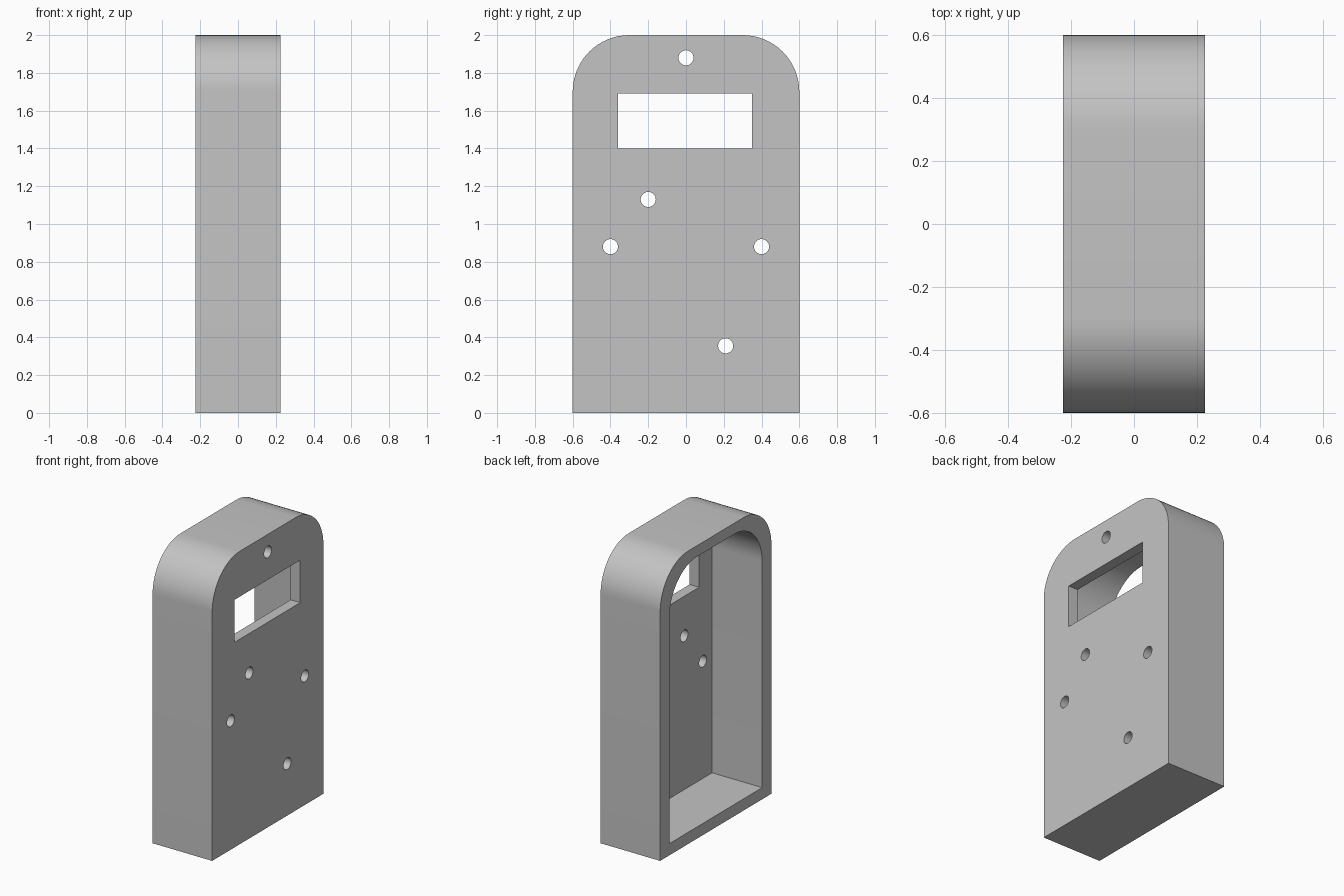
import bpy, bmesh, math

old = bpy.data.objects.get("Cube")
if old:
    bpy.data.objects.remove(old, do_unlink=True)

# Single plain grey
grey = bpy.data.materials.new("plain_grey")
grey.use_nodes = True
color = (0.55, 0.55, 0.55, 1)
grey.diffuse_color = color
grey.node_tree.nodes["Principled BSDF"].inputs["Base Color"].default_value = color

HALF_DEPTH = 0.225
PANEL = 0.072


def prism(name, outline, x0, x1):
    """Extrude a (y, z) outline along x."""
    bm = bmesh.new()
    face = bm.faces.new([bm.verts.new((x0, y, z)) for y, z in outline])
    grown = bmesh.ops.extrude_face_region(bm, geom=[face])["geom"]
    moved = [v for v in grown if isinstance(v, bmesh.types.BMVert)]
    bmesh.ops.translate(bm, verts=moved, vec=(x1 - x0, 0, 0))
    bmesh.ops.recalc_face_normals(bm, faces=bm.faces)
    mesh = bpy.data.meshes.new(name)
    bm.to_mesh(mesh)
    bm.free()
    mesh.materials.append(grey)
    obj = bpy.data.objects.new(name, mesh)
    bpy.context.collection.objects.link(obj)
    return obj


def arch(half, bottom, top, r, steps=16):
    """Rectangle with both upper corners rounded."""
    arc = [math.pi / 2 * i / steps for i in range(steps + 1)]
    right = [(half - r + r * math.cos(a), top - r + r * math.sin(a)) for a in arc]
    left = [(-y, z) for y, z in reversed(right)]
    return [(-half, bottom), (half, bottom)] + right + left


def circle(cy, cz, r, sides=32):
    turn = [2 * math.pi * i / sides for i in range(sides)]
    return [(cy + r * math.cos(a), cz + r * math.sin(a)) for a in turn]


def cut(target, cutter):
    mod = target.modifiers.new("cut", "BOOLEAN")
    mod.operation = "DIFFERENCE"
    mod.solver = "EXACT"
    mod.object = cutter
    bpy.context.view_layer.objects.active = target
    bpy.ops.object.modifier_apply(modifier=mod.name)
    bpy.data.objects.remove(cutter, do_unlink=True)


# Outer shell, hollowed from the open side
case = prism("case_shell", arch(0.6, 0, 2, 0.3), -HALF_DEPTH, HALF_DEPTH)
cut(case, prism("cavity", arch(0.5, 0.08, 1.925, 0.3), -0.4, HALF_DEPTH - PANEL))

# Display window through the panel
window = [(-0.36, 1.4), (0.35, 1.4), (0.35, 1.69), (-0.36, 1.69)]
cut(case, prism("window", window, 0.1, 0.3))

# Round holes through the panel
for y, z in [(0, 1.88), (-0.2, 1.13), (-0.4, 0.88), (0.4, 0.88), (0.21, 0.355)]:
    cut(case, prism("hole", circle(y, z, 0.04), 0.1, 0.3))

# Smooth the rounded corners and hole walls, keep edges crisp
bpy.ops.object.select_all(action="DESELECT")
case.select_set(True)
bpy.context.view_layer.objects.active = case
bpy.ops.object.shade_smooth_by_angle(angle=math.radians(30))
